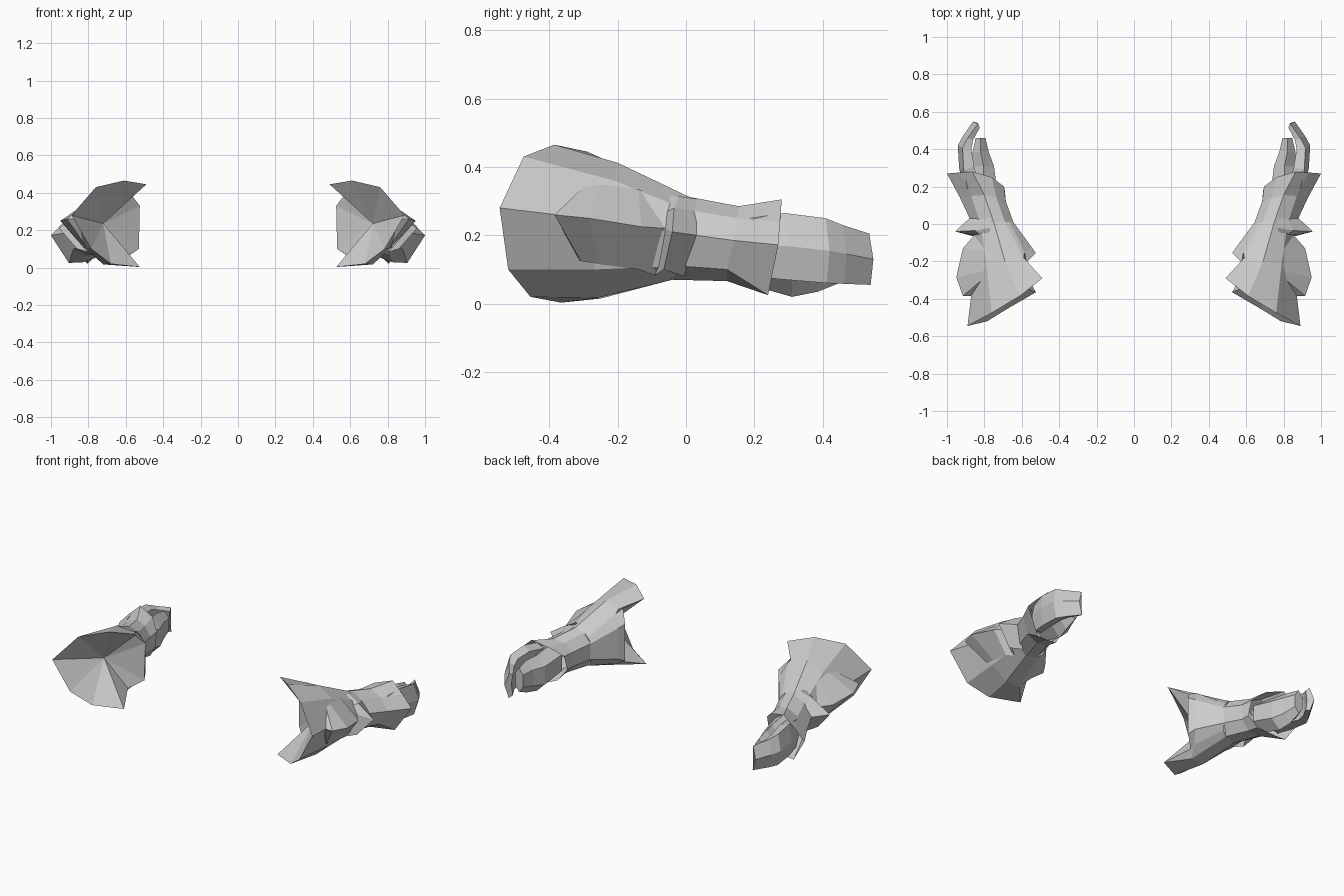
import bpy, bmesh, math


def loft(name, rings, closed=True, cap_start=False, cap_end=False, hub=None):
    """Skin matching rings of points, then mirror to the other side of x = 0."""
    bm = bmesh.new()
    rows = [[bm.verts.new(p) for p in ring] for ring in rings]
    n = len(rows[0])
    for a, b in zip(rows, rows[1:]):
        for i in range(n if closed else n - 1):
            j = (i + 1) % n
            bm.faces.new((a[i], a[j], b[j], b[i]))
    if hub:
        centre = bm.verts.new(hub)
        for i in range(n):
            bm.faces.new((rows[0][(i + 1) % n], rows[0][i], centre))
    if cap_start:
        bm.faces.new(rows[0][::-1])
    if cap_end:
        bm.faces.new(rows[-1])
    bmesh.ops.recalc_face_normals(bm, faces=bm.faces)
    mesh = bpy.data.meshes.new(name)
    bm.to_mesh(mesh)
    bm.free()
    ob = bpy.data.objects.new(name, mesh)
    bpy.context.collection.objects.link(ob)
    mod = ob.modifiers.new("other_side", 'MIRROR')
    mod.use_mirror_merge = False
    return ob


# Rings run outer, over the top, down the inner side and back underneath
lip = [(.89, -.545, .28), (.76, -.475, .43), (.61, -.385, .465),
       (.49, -.29, .445), (.575, -.205, .395), (.525, -.155, .33),
       (.53, -.16, .10), (.60, -.22, .055), (.525, -.365, .003),
       (.68, -.455, .02), (.785, -.52, .1)]
swell = [(.855, -.25, .245), (.79, -.21, .36), (.69, -.2, .412),
         (.59, -.18, .395), (.585, -.15, .38), (.55, -.12, .31),
         (.55, -.12, .12), (.59, -.18, .06), (.63, -.25, .015),
         (.72, -.26, .017), (.81, -.27, .10)]
wrist = [(.86, -.01, .205), (.82, 0, .275), (.75, .01, .312),
         (.69, .01, .295), (.665, .01, .27), (.645, .01, .24),
         (.65, .01, .14), (.665, -.01, .105), (.69, -.02, .08),
         (.76, -.04, .07), (.825, -.02, .11)]

# Flared forearm sleeve, its slanted mouth closed by a shallow sunken panel
loft("forearm_sleeve", [lip, swell, wrist], hub=(.72, -.28, .235))

# Cuff flaring out over the hand
cuff_start = wrist[:4] + wrist[5:7] + wrist[8:]
cuff_mid = [(.93, .14, .185), (.87, .15, .25), (.80, .155, .285),
            (.735, .14, .27), (.685, .12, .22), (.69, .12, .13),
            (.74, .12, .075), (.81, .12, .066), (.88, .12, .10)]
cuff_end = [(1.0, .27, .172), (.935, .275, .24), (.865, .28, .305),
            (.76, .25, .275), (.695, .2, .22), (.69, .175, .13),
            (.74, .2, .06), (.83, .235, .028), (.905, .24, .025)]
loft("hand_cuff", [cuff_start, cuff_mid, cuff_end])

# Raised ridge plate on the outer forearm
loft("forearm_plate", [
    [(.80, -.29, .35), (.858, -.385, .26), (.82, -.31, .125)],
    [(.80, -.288, .352), (.915, -.385, .26), (.82, -.308, .125)],
    [(.80, -.25, .35), (.95, -.285, .25), (.82, -.25, .115)],
    [(.80, -.14, .335), (.915, -.13, .225), (.82, -.14, .10)],
    [(.79, -.055, .305), (.85, -.055, .22), (.80, -.09, .083)]], closed=False)

# Pointed band around the outer wrist
loft("wrist_band", [
    [(.77, -.055, .318), (.825, -.055, .27), (.86, -.06, .22), (.80, -.09, .083)],
    [(.77, -.02, .314), (.85, -.035, .28), (.957, -.04, .21), (.86, -.065, .10)],
    [(.765, .03, .307), (.825, .03, .27), (.88, .03, .20), (.81, -.005, .08)]],
    closed=False)

# Curved slab of closed fingers: outer xy, inner xy, top, middle, bottom z
fingers = []
for xo, yo, xi, yi, zt, zm, zb in [
        (.915, .20, .83, .20, .25, .17, .08),
        (.935, .30, .855, .31, .265, .168, .07),
        (.942, .42, .87, .40, .25, .155, .06),
        (.915, .47, .86, .45, .23, .145, .058),
        (.86, .548, .825, .515, .205, .13, .055)]:
    fingers.append([(xo, yo, zm), (xo - .025, yo - .012, zt), (xi, yi, zt - .015),
                    (xi + .01, yi, zm), (xi, yi, zb + .01), (xo - .025, yo - .008, zb)])
loft("fingers", fingers, cap_start=True, cap_end=True)

# Blunt palm and thumb inside the fingers
thumb = []
for x, y, z, rx, rz in [(.80, .17, .16, .08, .10), (.805, .31, .13, .065, .11),
                        (.82, .385, .135, .05, .10), (.82, .46, .14, .03, .075)]:
    thumb.append([(x + rx * math.cos(k * math.pi / 3 + math.pi / 6), y,
                   z + rz * math.sin(k * math.pi / 3 + math.pi / 6)) for k in range(6)])
loft("palm_and_thumb", thumb, cap_start=True, cap_end=True)
